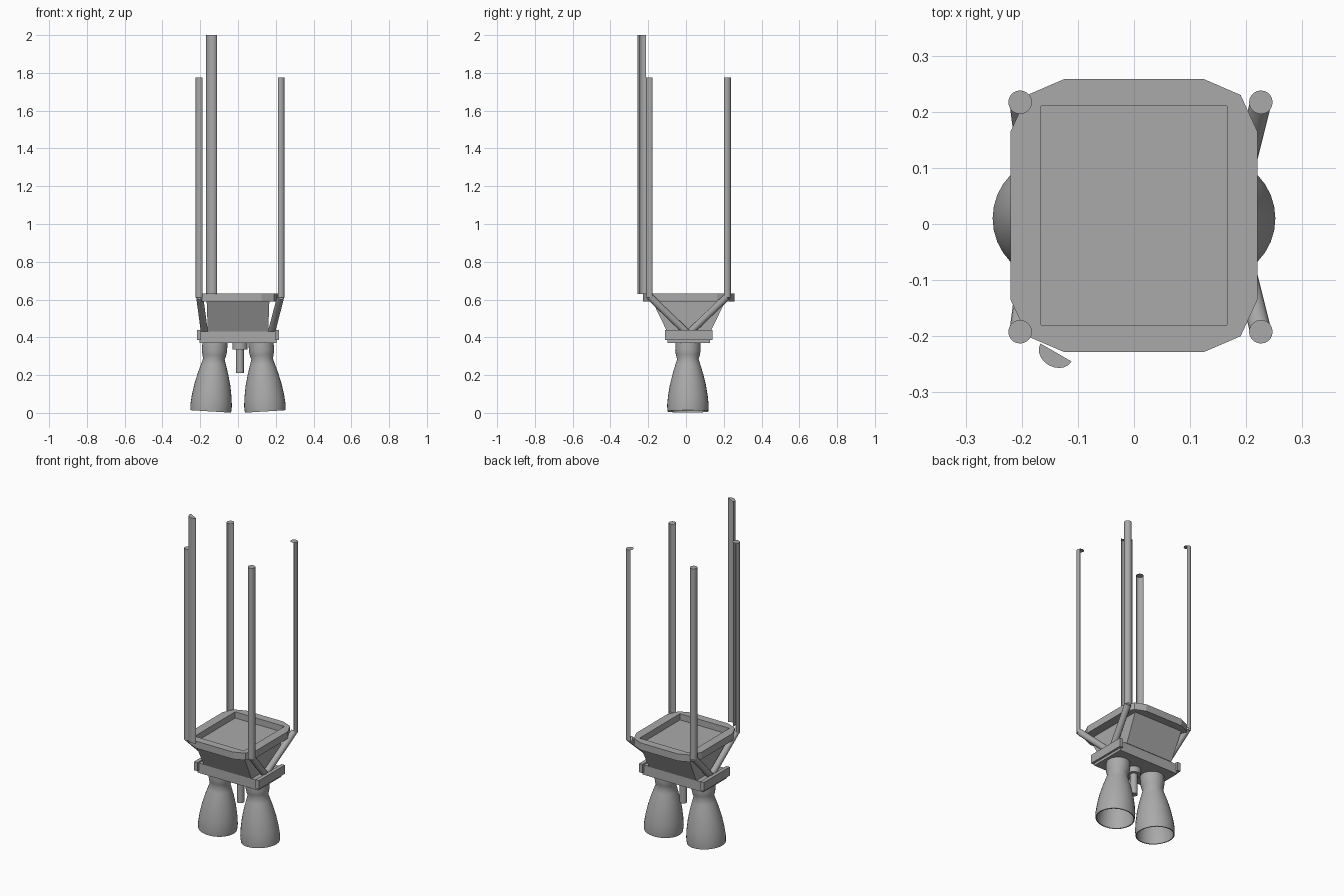
import bpy, bmesh, math
from mathutils import Vector, Matrix

cube = bpy.data.objects.get("Cube")
if cube:
    bpy.data.objects.remove(cube)

grey = bpy.data.materials.new("plain grey")
grey.use_nodes = True
colour = (0.4, 0.4, 0.4, 1)
grey.diffuse_color = colour
grey.node_tree.nodes["Principled BSDF"].inputs["Base Color"].default_value = colour

CY = 0.015  # depth centre of the body


def finish(name, bm, smooth=False, fix=True):
    if fix:
        bmesh.ops.recalc_face_normals(bm, faces=bm.faces)
    me = bpy.data.meshes.new(name)
    bm.to_mesh(me)
    bm.free()
    me.materials.append(grey)
    ob = bpy.data.objects.new(name, me)
    bpy.context.collection.objects.link(ob)
    if smooth:
        bpy.ops.object.select_all(action="DESELECT")
        ob.select_set(True)
        bpy.context.view_layer.objects.active = ob
        bpy.ops.object.shade_smooth_by_angle(angle=math.radians(40))
    return ob


def bridge(bm, a, b):
    n = len(a)
    for i in range(n):
        bm.faces.new((a[i], a[(i + 1) % n], b[(i + 1) % n], b[i]))


def ring(bm, pts, z):
    return [bm.verts.new((x, y, z)) for x, y in pts]


def rect(hx, hy):
    return [(-hx, CY - hy), (hx, CY - hy), (hx, CY + hy), (-hx, CY + hy)]


def box(name, x0, x1, hy, z0, z1):
    bm = bmesh.new()
    bmesh.ops.create_cube(bm, size=1)
    bmesh.ops.scale(bm, vec=(x1 - x0, 2 * hy, z1 - z0), verts=bm.verts)
    bmesh.ops.translate(bm, vec=((x0 + x1) / 2, CY, (z0 + z1) / 2), verts=bm.verts)
    return finish(name, bm)


def tube(name, a, b, r, sides=16):
    a, b = Vector(a), Vector(b)
    bm = bmesh.new()
    turn = (b - a).to_track_quat("Z", "Y").to_matrix().to_4x4()
    bmesh.ops.create_cone(bm, cap_ends=True, segments=sides, radius1=r, radius2=r,
                          depth=(b - a).length, matrix=Matrix.Translation((a + b) / 2) @ turn)
    return finish(name, bm, True)


def half_shell(name, cx, cy, rx, ry, facing, z0, z1, cap):
    """Outward-facing half of a rod, left open behind."""
    bm = bmesh.new()
    n = 10
    pts = []
    for i in range(n + 1):
        t = -math.pi / 2 + math.pi * i / n
        u, v = ry * math.cos(t), rx * math.sin(t)
        pts.append((cx + u * math.cos(facing) - v * math.sin(facing),
                    cy + u * math.sin(facing) + v * math.cos(facing)))
    lo, hi = ring(bm, pts, z0), ring(bm, pts, z1)
    for i in range(n):
        bm.faces.new((lo[i], lo[i + 1], hi[i + 1], hi[i]))
    if cap == "half":
        bm.faces.new(hi)
    else:
        bmesh.ops.create_circle(bm, cap_ends=True, segments=2 * n, radius=rx,
                                matrix=Matrix.Translation((cx, cy, z1)))
    return finish(name, bm, True, False)


# Tapered tank
bm = bmesh.new()
low, high = ring(bm, rect(0.16, 0.115), 0.43), ring(bm, rect(0.166, 0.195), 0.595)
bridge(bm, low, high)
bm.faces.new(low)
bm.faces.new(high)
finish("tapered_tank", bm)

# Chamfered rim around the recessed top
quarter = [(0.22, 0.15), (0.19, 0.215), (0.125, 0.243)]
outline = []
for sx, sy in ((1, 1), (-1, 1), (-1, -1), (1, -1)):
    part = quarter if sx * sy > 0 else quarter[::-1]
    outline += [(sx * x, CY + sy * y) for x, y in part]
bm = bmesh.new()
loops = []
for z in (0.59, 0.633):
    outer, inner = ring(bm, outline, z), ring(bm, rect(0.166, 0.195)[2:] + rect(0.166, 0.195)[:2], z)
    for k in range(4):
        c = outer[3 * k:3 * k + 3]
        bm.faces.new((c[0], c[1], inner[k]))
        bm.faces.new((c[1], c[2], inner[k]))
        bm.faces.new((c[2], outer[(3 * k + 3) % 12], inner[(k + 1) % 4], inner[k]))
    loops.append((outer, inner))
bridge(bm, loops[0][0], loops[1][0])
bridge(bm, loops[0][1], loops[1][1])
finish("top_rim", bm)

# Engine mounting plate and end brackets
box("mounting_plate", -0.205, 0.205, 0.112, 0.37, 0.43)
for side, s in (("left", 1), ("right", -1)):
    x0, x1 = sorted((s * 0.195, s * 0.218))
    box(side + "_bracket", x0, x1, 0.125, 0.385, 0.438)

# Engine bells, tilted slightly outward
profile = [(0.0, 0.375), (0.066, 0.375), (0.067, 0.33), (0.063, 0.305), (0.057, 0.285),
           (0.066, 0.255), (0.08, 0.21), (0.095, 0.15), (0.105, 0.09), (0.11, 0.04),
           (0.108, 0.007), (0.102, 0.007), (0.1, 0.05), (0.088, 0.13), (0.06, 0.22), (0.0, 0.25)]
for side, s in (("left", 1), ("right", -1)):
    bm = bmesh.new()
    vs = [bm.verts.new((r, 0, z - 0.37)) for r, z in profile]
    edges = [bm.edges.new(p) for p in zip(vs, vs[1:])]
    bmesh.ops.spin(bm, geom=vs + edges, cent=(0, 0, 0), axis=(0, 0, 1),
                   angle=math.tau, steps=32, use_duplicate=False)
    bmesh.ops.remove_doubles(bm, verts=bm.verts, dist=0.0005)
    bell = finish(side + "_engine_bell", bm, True)
    bell.location = (s * 0.122, 0.01, 0.37)
    bell.rotation_euler = (0, -s * math.radians(3.5), 0)

# Central pipe and collar
tube("pipe_collar", (0.01, 0.01, 0.335), (0.01, 0.01, 0.375), 0.04)
tube("central_pipe", (0.01, 0.01, 0.21), (0.01, 0.01, 0.34), 0.021)

# Four corner rods, bent inward to the plate
for side, x, s in (("left", 0.226, 1), ("right", -0.203, -1)):
    for end, y, f in (("back", 0.217, 1), ("front", -0.192, -1)):
        name = end + "_" + side
        half_shell(name + "_rod", x, y, 0.021, 0.021, math.atan2(f, s), 0.61, 1.775, "full")
        tube(name + "_strut", (x, y, 0.615), (s * 0.178, 0.012 + f * 0.012, 0.43), 0.019)

# Tall mast at the front
half_shell("tall_mast", -0.139, -0.229, 0.032, 0.026, math.radians(240), 0.63, 2.0, "half")
